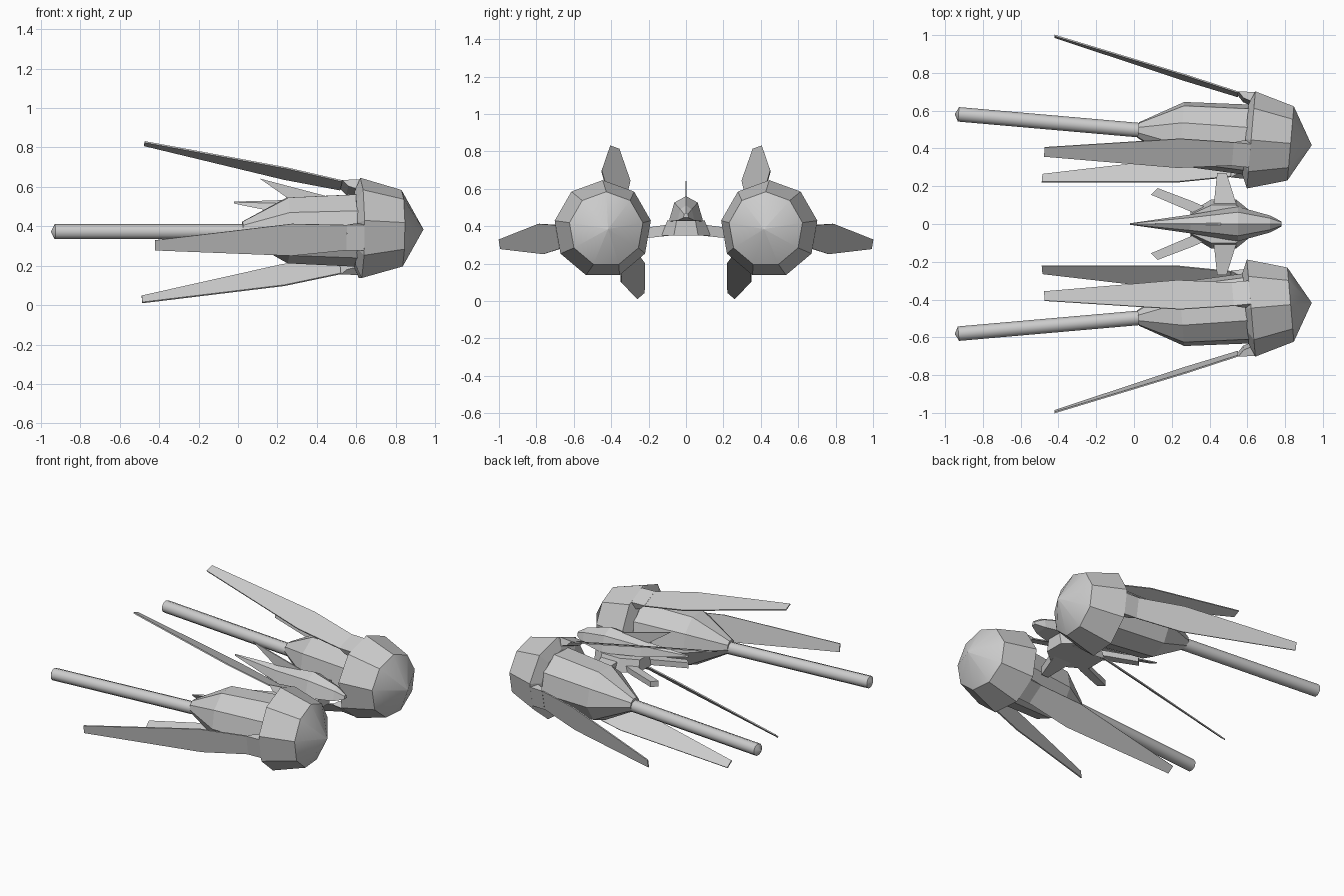
import bpy, bmesh
from math import sin, cos, radians
from mathutils import Vector, Matrix

cube = bpy.data.objects.get("Cube")
if cube:
    bpy.data.objects.remove(cube, do_unlink=True)

grey = bpy.data.materials.new("light_grey")
grey.use_nodes = True
grey.diffuse_color = (0.6, 0.6, 0.6, 1)
grey.node_tree.nodes["Principled BSDF"].inputs["Base Color"].default_value = (0.6, 0.6, 0.6, 1)

# Engine frame: local x runs forward along the thrust line, toed in slightly
ENGINE = Matrix.Translation((0.62, 0.445, 0.384)) @ Matrix.Rotation(radians(-5), 4, 'Z')
SIDES = 9


def loft(name, rings, matrix=Matrix(), mirror=False, smooth=0):
    """Skin a list of equal-length point rings and cap both ends."""
    bm = bmesh.new()
    loops = [[bm.verts.new(matrix @ Vector(p)) for p in ring] for ring in rings]
    for a, b in zip(loops, loops[1:]):
        for i in range(len(a)):
            j = (i + 1) % len(a)
            bm.faces.new((a[i], a[j], b[j], b[i]))
    bm.faces.new(loops[0])
    bm.faces.new(loops[-1])
    bmesh.ops.remove_doubles(bm, verts=bm.verts, dist=1e-5)
    bmesh.ops.recalc_face_normals(bm, faces=bm.faces)
    mesh = bpy.data.meshes.new(name)
    bm.to_mesh(mesh)
    bm.free()
    mesh.materials.append(grey)
    obj = bpy.data.objects.new(name, mesh)
    bpy.context.collection.objects.link(obj)
    if mirror:
        mod = obj.modifiers.new("Mirror", 'MIRROR')
        mod.use_axis = (False, True, False)
        mod.use_mirror_merge = False
    if smooth:
        bpy.ops.object.select_all(action='DESELECT')
        obj.select_set(True)
        bpy.context.view_layer.objects.active = obj
        bpy.ops.object.shade_smooth_by_angle(angle=radians(smooth))
    return obj


def turned(name, profile, roll=0, drop=0, smooth=0):
    """Nine-sided turned part on the engine axis, profile of (x, radius)."""
    angles = [radians(90 + roll + i * 360 / SIDES) for i in range(SIDES)]
    rings = [[(x, r * cos(a), r * sin(a) - drop) for a in angles] for x, r in profile]
    return loft(name, rings, ENGINE, True, smooth)


def plate(name, outline, offset, matrix=Matrix(), mirror=True):
    """Flat outline thickened both ways along an offset."""
    off = Vector(offset)
    rings = [[Vector(p) + off for p in outline], [Vector(p) - off for p in outline]]
    return loft(name, rings, matrix, mirror)


# Engines
turned("engine_cowling", [(-0.03, 0.19), (0, 0.262), (0.21, 0.2)])
turned("engine_nose_cone", [(0.21, 0.2), (0.322, 0.0001)], smooth=40)
turned("engine_body", [(0, 0.19), (-0.37, 0.172), (-0.6, 0.042)], roll=20)
turned("tail_rod", [(-0.5, 0.039), (-1.555, 0.039), (-1.575, 0.0001)], drop=0.012, smooth=45)

# Three swept fins around each engine, each held by a bracket on the cowling
fin_shape = [(-1.085, 0.463, 0.026), (-0.375, 0.302, 0.082), (-0.09, 0.238, 0.065)]
for label, angle in (("upper", 110), ("outer", -10), ("lower", 230)):
    place = ENGINE @ Matrix.Rotation(radians(angle), 4, 'X')
    outline = [(x, r, w) for x, r, w in fin_shape] + [(x, r, -w) for x, r, w in reversed(fin_shape)]
    plate(label + "_fin", outline, (0, 0.004, 0), place)
    bracket = [(-0.09, 0.243, 0), (0, 0.246, 0), (0, 0.19, 0), (-0.06, 0.21, 0)]
    plate(label + "_fin_bracket", bracket, (0, 0, 0.066), place)

# Cockpit pod
pod = [(-0.02, 0.004, 0.515, 0.525), (0.3, 0.05, 0.45, 0.535), (0.55, 0.092, 0.425, 0.56),
       (0.72, 0.045, 0.43, 0.51), (0.78, 0.014, 0.445, 0.47)]
rings = []
for x, w, low, high in pod:
    mid = low + 0.75 * (high - low)
    rings.append([(x, w, low), (x, 0.68 * w, mid), (x, 0, high), (x, -0.68 * w, mid), (x, -w, low)])
loft("cockpit_pod", rings)
plate("dorsal_fin", [(0.11, 0, 0.642), (0.46, 0, 0.55), (0.4, 0, 0.52), (0.27, 0, 0.53)],
      (0, 0.004, 0), mirror=False)

# Belly hub, side struts and small rear vanes under the pod
hub = [(0.3, 0.05), (0.41, 0.1), (0.54, 0.1), (0.62, 0.05)]
loft("belly_hub", [[(x, w, 0.43), (x, -w, 0.43), (x, -w * 1.3, 0.35), (x, w * 1.3, 0.35)] for x, w in hub])
loft("side_strut", [[(a, y, top), (b, y, top), (b, y, low), (a, y, low)]
                    for a, b, y, top, low in ((0.42, 0.55, 0.08, 0.41, 0.35), (0.44, 0.49, 0.27, 0.385, 0.33))],
     mirror=True)
plate("rear_vane", [(0.09, 0.155, 0.37), (0.125, 0.19, 0.37), (0.31, 0.12, 0.37), (0.42, 0.07, 0.37),
                    (0.36, 0.04, 0.37)], (0, 0, 0.018))
